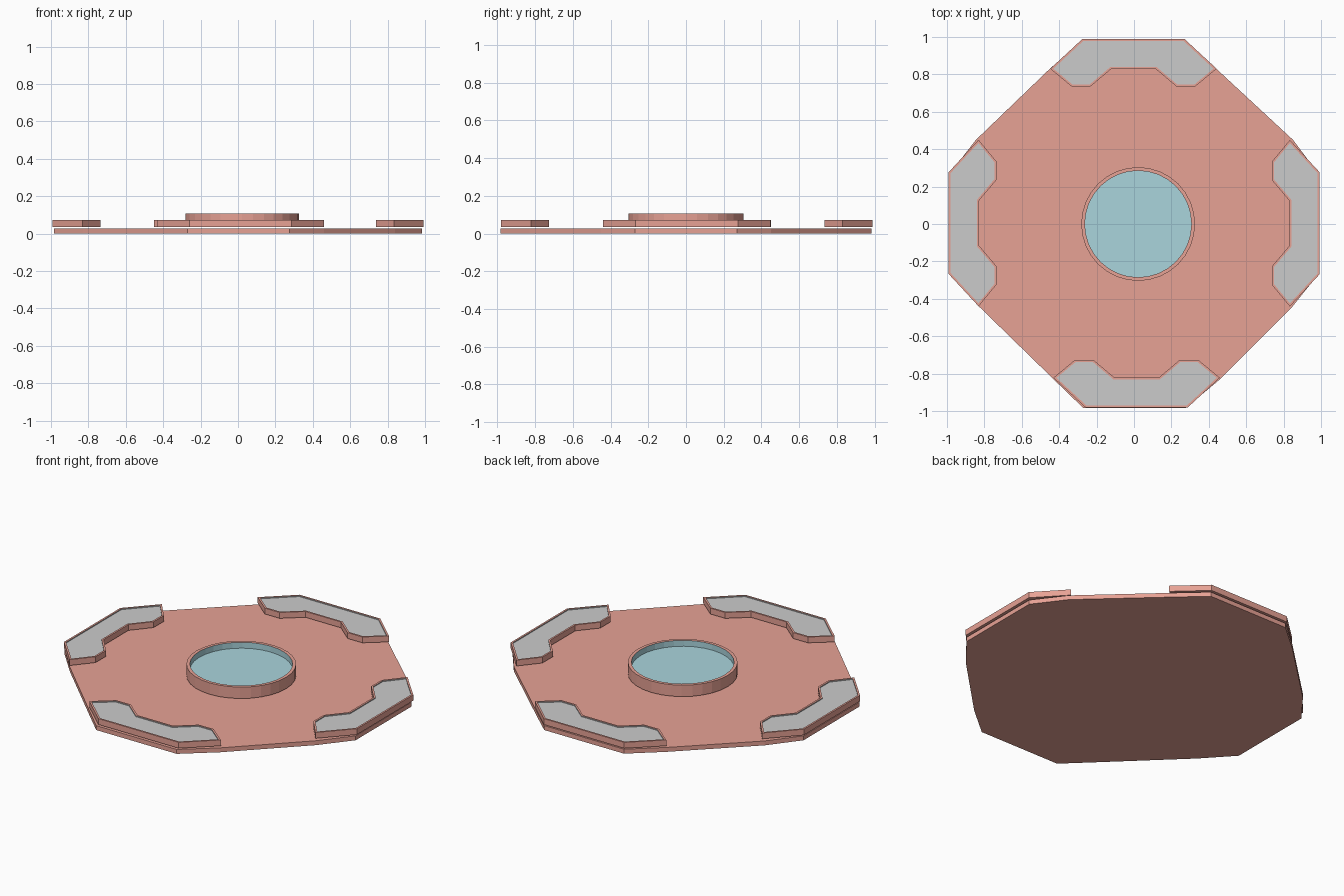
import bpy, bmesh, math

if "Cube" in bpy.data.objects:
    bpy.data.objects.remove(bpy.data.objects["Cube"])


def material(name, colour):
    m = bpy.data.materials.new(name)
    m.diffuse_color = colour
    m.use_nodes = True
    m.node_tree.nodes["Principled BSDF"].inputs["Base Color"].default_value = m.diffuse_color
    return m


RED = material("red_clay", (0.80, 0.36, 0.30, 1))
BLUE = material("pale_blue", (0.40, 0.66, 0.72, 1))


def prism(name, outline, z0, z1, rim=0, depth=0, inner=None):
    """Extrude an outline upward; optionally sink a recess inside a thin rim."""
    bm = bmesh.new()
    low = [bm.verts.new((x, y, z0)) for x, y in outline]
    high = [bm.verts.new((x, y, z1)) for x, y in outline]
    n = len(outline)
    for i in range(n):
        j = (i + 1) % n
        bm.faces.new((low[i], low[j], high[j], high[i]))
    bm.faces.new(low[::-1])
    top = bm.faces.new(high)
    bm.normal_update()
    if rim:
        bmesh.ops.inset_region(bm, faces=[top], thickness=rim, use_even_offset=True)
        bm.normal_update()
        walls = bmesh.ops.inset_region(bm, faces=[top], thickness=0, depth=-depth)
        for f in walls["faces"] + [top]:
            f.material_index = 1
    mesh = bpy.data.meshes.new(name)
    mesh.materials.append(RED)
    if rim:
        mesh.materials.append(inner)
    bm.to_mesh(mesh)
    bm.free()
    obj = bpy.data.objects.new(name, mesh)
    bpy.context.collection.objects.link(obj)
    return obj


# Base plate: octagon with slightly bowed diagonal sides
plate = [(0.275, -0.985), (0.46, -0.83), (0.84, -0.45), (0.985, -0.27),
         (0.985, 0.27), (0.85, 0.45), (0.44, 0.83), (0.27, 0.985),
         (-0.27, 0.985), (-0.45, 0.83), (-0.845, 0.45), (-0.985, 0.27),
         (-0.985, -0.27), (-0.83, -0.44), (-0.43, -0.83), (-0.27, -0.985)]
prism("base_plate", plate, 0, 0.027)

# Four edge blocks: half profile as (distance outward, distance along the edge)
half = [(0.99, 0.272), (0.83, 0.445), (0.735, 0.33), (0.735, 0.23), (0.828, 0.12)]
profile = [(u, -v) for u, v in reversed(half)] + half
# name, angle, x shift, y shift
blocks = [("right_block", 0, 0.003, 0.004), ("back_block", 90, -0.003, 0.0),
          ("left_block", 180, -0.001, 0.005), ("front_block", 270, 0.014, 0.008)]
for name, angle, dx, dy in blocks:
    c, s = math.cos(math.radians(angle)), math.sin(math.radians(angle))
    pts = [(c * u - s * v + dx, s * u + c * v + dy) for u, v in profile]
    prism(name, pts, 0.036, 0.072, rim=0.011, depth=0.006)

# Central round dish with a blue sunken floor
N, R = 32, 0.304
circle = [(0.022 + R * math.cos(2 * math.pi * i / N), R * math.sin(2 * math.pi * i / N))
          for i in range(N)]
prism("round_dish", circle, 0.036, 0.106, rim=0.019, depth=0.036, inner=BLUE)
